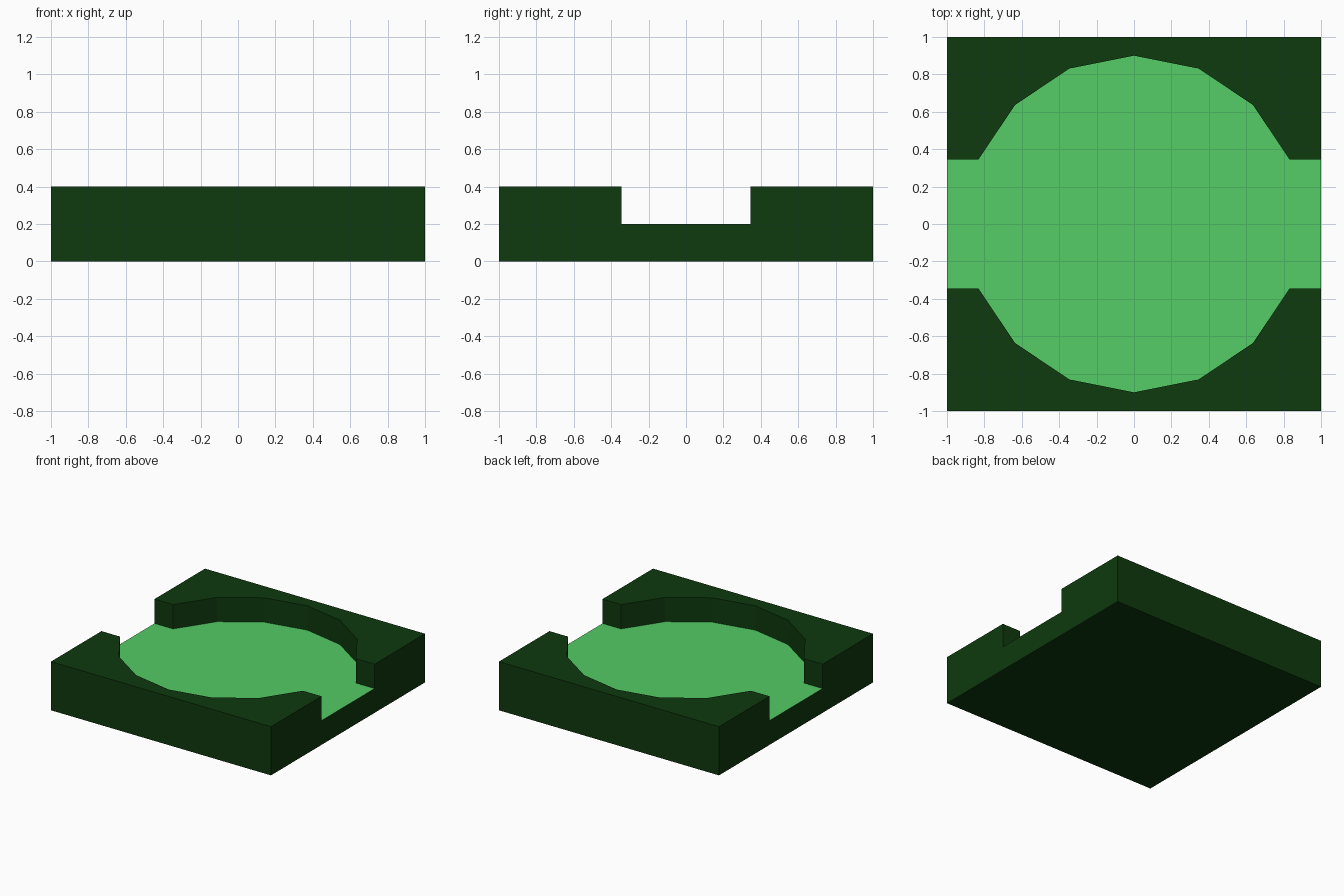
import bpy
import bmesh
import math

old = bpy.data.objects.get("Cube")
if old:
    bpy.data.objects.remove(old, do_unlink=True)

HALF, TOP, FLOOR = 1.0, 0.4, 0.2
RADIUS, SIDES = 0.9, 16


def material(name, colour):
    mat = bpy.data.materials.new(name)
    mat.use_nodes = True
    mat.diffuse_color = colour
    mat.node_tree.nodes["Principled BSDF"].inputs["Base Color"].default_value = colour
    return mat


def inner_edge(side):
    """Outline of one rim: channel mouth, basin arc, channel mouth."""
    step = 2 * math.pi / SIDES
    arc = [(RADIUS * math.cos(i * step), side * RADIUS * math.sin(i * step))
           for i in range(1, SIDES // 2)]
    mouth = arc[0][1]
    return [(HALF, mouth)] + arc + [(-HALF, mouth)]


bm = bmesh.new()


def ring(points, z):
    return [bm.verts.new((x, y, z)) for x, y in points]


# Two raised rims with the faceted basin walls between rim and floor
low, high, corner, foot = {}, {}, {}, {}
for side in (-1, 1):
    outline = inner_edge(side)
    ends = [(HALF, side * HALF), (-HALF, side * HALF)]
    low[side], high[side] = ring(outline, FLOOR), ring(outline, TOP)
    corner[side], foot[side] = ring(ends, TOP), ring(ends, 0)
    bm.faces.new(high[side] + corner[side][::-1])
    bm.faces.new(corner[side] + foot[side][::-1])
    for i in range(len(outline) - 1):
        bm.faces.new((low[side][i], low[side][i + 1],
                      high[side][i + 1], high[side][i]))

# Notched left and right sides
for end in (0, -1):
    bm.faces.new((foot[-1][end], foot[1][end], corner[1][end], high[1][end],
                  low[1][end], low[-1][end], high[-1][end], corner[-1][end]))

# Underside and sunken floor
bm.faces.new(foot[-1] + foot[1][::-1])
floor = bm.faces.new(low[-1] + low[1][::-1])
floor.material_index = 1
bmesh.ops.recalc_face_normals(bm, faces=bm.faces[:])

mesh = bpy.data.meshes.new("basin_tile")
bm.to_mesh(mesh)
bm.free()
mesh.materials.append(material("dark green", (0.0044, 0.041, 0.0044, 1)))
mesh.materials.append(material("light green", (0.089, 0.604, 0.133, 1)))
tile = bpy.data.objects.new("basin_tile", mesh)
bpy.context.collection.objects.link(tile)
